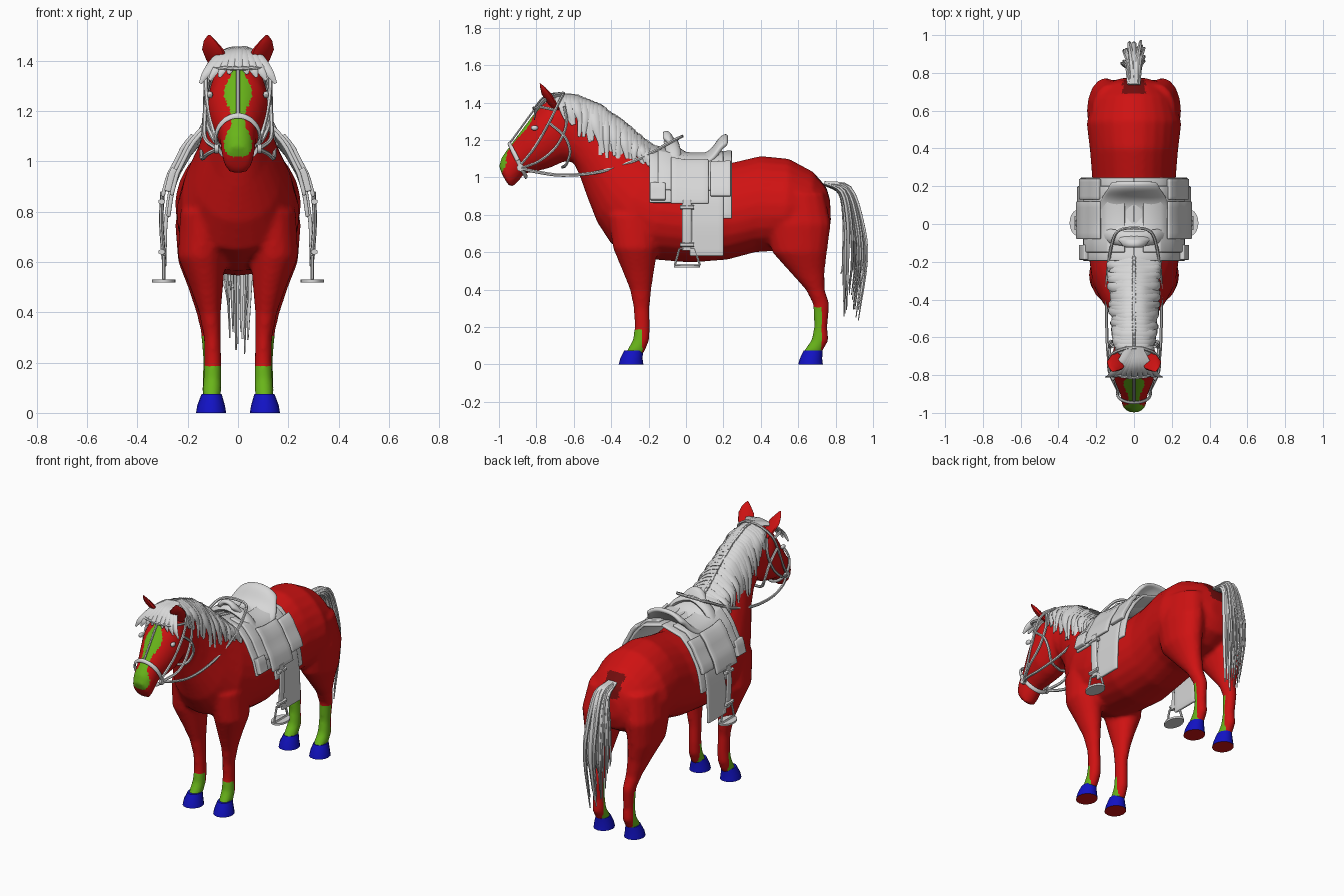
import bpy, bmesh, random
from math import sin, cos, pi
from mathutils import Vector as V

random.seed(4)
if bpy.data.objects.get("Cube"):
    bpy.data.objects.remove(bpy.data.objects["Cube"])


def material(name, rgb):
    m = bpy.data.materials.new(name)
    m.use_nodes = True
    m.diffuse_color = (*rgb, 1)
    node = next(n for n in m.node_tree.nodes if n.type == 'BSDF_PRINCIPLED')
    node.inputs["Base Color"].default_value = (*rgb, 1)
    return m


RED = material("coat_red", (0.62, 0.006, 0.006))
GREEN = material("marking_green", (0.14, 0.46, 0.01))
BLUE = material("hoof_blue", (0.006, 0.006, 0.55))
GREY = material("tack_grey", (0.68, 0.68, 0.68))
DARK = material("dock_dark_red", (0.17, 0.004, 0.004))


def finish(bm, name, mats, angle=0.8):
    bmesh.ops.recalc_face_normals(bm, faces=bm.faces)
    me = bpy.data.meshes.new(name)
    bm.to_mesh(me)
    bm.free()
    ob = bpy.data.objects.new(name, me)
    bpy.context.collection.objects.link(ob)
    for m in mats:
        me.materials.append(m)
    smooth(ob, angle)
    return ob


def smooth(ob, angle):
    bpy.ops.object.select_all(action='DESELECT')
    bpy.context.view_layer.objects.active = ob
    ob.select_set(True)
    bpy.ops.object.shade_smooth_by_angle(angle=angle)


def loft(bm, rings):
    rows = [[bm.verts.new(p) for p in r] for r in rings]
    n = len(rows[0])
    for a, b in zip(rows, rows[1:]):
        for i in range(n):
            bm.faces.new((a[i], a[(i + 1) % n], b[(i + 1) % n], b[i]))
    bm.faces.new(rows[0])
    bm.faces.new(rows[-1])


def ring(c, a, b, n=20, pear=0.0):
    """Ellipse with axes a and b; pear makes its lower half fuller."""
    out = []
    for i in range(n):
        t = 2 * pi * i / n
        out.append(c + a * cos(t) * (1 - pear * sin(t)) + b * sin(t))
    return out


def curve(pts, steps=4):
    """Smooth path through the points."""
    p = [V(q) for q in pts]
    p = [2 * p[0] - p[1]] + p + [2 * p[-1] - p[-2]]
    out = []
    for i in range(1, len(p) - 2):
        for k in range(steps):
            t = k / steps
            out.append(p[i] + 0.5 * t * (p[i + 1] - p[i - 1] + t * (
                2 * p[i - 1] - 5 * p[i] + 4 * p[i + 1] - p[i + 2]
                + t * (3 * (p[i] - p[i + 1]) + p[i + 2] - p[i - 1]))))
    return out + [p[-2]]


def strand(bm, pts, ra, rb, side, taper=0.0, n=6, steps=4):
    """Flat strap or lock of hair that may narrow towards its end."""
    path = curve(pts, steps)
    rings = []
    for i, p in enumerate(path):
        t = (path[min(i + 1, len(path) - 1)] - path[max(i - 1, 0)]).normalized()
        a = (V(side) - t * t.dot(V(side))).normalized()
        k = 1 - taper * (i / (len(path) - 1)) ** 2
        rings.append(ring(p, a * ra * k, t.cross(a) * rb * k, n))
    loft(bm, rings)


def interp(table, t):
    for a, b in zip(table, table[1:]):
        if t <= b[0]:
            k = max(0, (t - a[0]) / (b[0] - a[0]))
            return [u + (v - u) * k for u, v in zip(a[1:], b[1:])]
    return list(table[-1][1:])


# Body: top y z, bottom y z, half width, from nose to rump
trunk = [(-.985, 1.02, -.955, .965, .035), (-1, 1.06, -.93, .945, .058), (-.985, 1.11, -.89, .985, .067),
         (-.93, 1.185, -.865, 1.02, .073), (-.87, 1.265, -.81, 1.03, .098), (-.81, 1.345, -.73, 1.05, .122),
         (-.75, 1.405, -.65, 1.085, .118), (-.66, 1.425, -.6, 1.08, .1), (-.52, 1.38, -.565, 1.0, .1),
         (-.4, 1.3, -.53, .9, .125), (-.27, 1.2, -.475, .76, .175), (-.16, 1.13, -.4, .645, .222),
         (-.05, 1.08, -.22, .565, .242), (.1, 1.05, .02, .545, .24), (.25, 1.08, .22, .56, .22),
         (.4, 1.115, .37, .6, .232), (.55, 1.1, .52, .61, .25), (.68, 1.03, .66, .63, .215),
         (.75, .95, .75, .68, .14), (.77, .88, .775, .76, .06)]
# Legs: front y, back y, height, centre x, half width
fore = [(-.42, -.14, .8, .13, .1), (-.39, -.15, .62, .145, .095), (-.34, -.17, .5, .125, .066),
        (-.3, -.185, .4, .112, .044), (-.28, -.195, .3, .102, .034), (-.275, -.192, .2, .1, .034),
        (-.285, -.195, .13, .102, .037), (-.325, -.225, .06, .105, .038)]
hind = [(.42, .74, .92, .12, .1), (.42, .775, .75, .15, .1), (.46, .755, .6, .15, .088),
        (.55, .742, .5, .135, .064), (.64, .742, .4, .12, .046), (.68, .768, .32, .11, .037),
        (.685, .755, .2, .105, .034), (.67, .763, .13, .105, .037), (.62, .725, .06, .105, .038)]


def level(row, s):
    y0, y1, z, x, w = row
    return ring(V((s * x, (y0 + y1) / 2, z)), V((w, 0, 0)), V((0, (y1 - y0) / 2, 0)), 16)


bm = bmesh.new()
loft(bm, [ring(V((0, (a + c) / 2, (b + d) / 2)), V((w, 0, 0)), V((0, (a - c) / 2, (b - d) / 2)),
               24, .12 if a > -.3 else 0) for a, b, c, d, w in trunk])
for s in (-1, 1):
    for leg in (fore, hind):
        loft(bm, [level(r, s) for r in leg])
body = finish(bm, "body", [RED, GREEN, DARK])
mod = body.modifiers.new("blend", 'REMESH')
mod.mode, mod.voxel_size = 'VOXEL', 0.012
mod = body.modifiers.new("soften", 'SMOOTH')
mod.factor, mod.iterations = 0.5, 6
mesh = bpy.data.meshes.new_from_object(body.evaluated_get(bpy.context.evaluated_depsgraph_get()))
body.modifiers.clear()
body.data = mesh
mesh.materials.clear()
for m in (RED, GREEN, DARK):
    mesh.materials.append(m)
for f in mesh.polygons:
    x, y, z = f.center
    blaze = y < -.78 and 1.02 < z < 1.38 and f.normal.y < -.2 and abs(x) < .04 + .016 * cos((z - 1.27) * 10 * pi)
    sock = (z < .19 and y < -.232) or (z < .31 and .5 < y < .722)
    dock = y > .69 and abs(x) < .06 and .88 < z < 1.02
    f.material_index = 1 if blaze or sock else 2 if dock else 0
smooth(body, 1.2)

# Hooves with coat-coloured soles
for s, side in ((-1, "right"), (1, "left")):
    for part, y in (("front", -.36), ("hind", .6)):
        bm = bmesh.new()
        loft(bm, [level((y + .03, y + .13, .075, .105, .04), s), level((y + .008, y + .128, .03, .107, .055), s),
                  level((y, y + .132, 0, .107, .06), s)])
        ob = finish(bm, f"{part}_hoof_{side}", [BLUE, RED], .5)
        for f in ob.data.polygons:
            f.material_index = int(f.normal.z < -.9)

# Ears and eyes
for s, side in ((-1, "right"), (1, "left")):
    bm = bmesh.new()
    loft(bm, [ring(V((s * x, y, z)), V((r, s * r * .4, 0)), V((0, r * .5, 0)), 10) for x, y, z, r in
              ((.07, -.69, 1.36, .03), (.085, -.72, 1.405, .042), (.1, -.745, 1.445, .043),
               (.112, -.765, 1.48, .024), (.115, -.78, 1.503, .004))])
    finish(bm, f"ear_{side}", [RED])
    bm = bmesh.new()
    bmesh.ops.create_uvsphere(bm, u_segments=12, v_segments=8, radius=.02)
    bmesh.ops.scale(bm, vec=(.6, 1, .7), verts=bm.verts)
    bmesh.ops.translate(bm, vec=(s * .112, -.81, 1.265), verts=bm.verts)
    finish(bm, f"eye_{side}", [GREY])

# Mane: crest y, crest z, lower edge z, neck half width
crest = [(-.68, 1.44, 1.34, .085), (-.6, 1.435, 1.27, .1), (-.48, 1.385, 1.14, .112),
         (-.36, 1.3, 1.08, .118), (-.25, 1.21, 1.06, .12), (-.17, 1.15, 1.04, .13)]
bm = bmesh.new()
for i in range(26):
    y = -.67 + .48 * i / 25
    zc, zl, w = interp(crest, y)
    for s in (-1, 1):
        zl2, r = zl + random.uniform(-.035, .03), random.uniform(.028, .038)
        w2 = w + random.uniform(-.004, .01)
        strand(bm, [(-s * .01, y, zc), (s * .06, y, zc - .025), (s * w2, y + .012, (zc + zl2) / 2),
                    (s * (w2 + .012), y + random.uniform(0, .04), zl2)], r, .014, (0, 1, 0), .75)
finish(bm, "mane", [GREY])

# Forelock
bm = bmesh.new()
for i in range(9):
    x = (i - 4) / 4
    strand(bm, [(x * .02, -.66, 1.445), (x * .07, -.745, 1.432 - abs(x) * .012),
                (x * .12, -.8, 1.38 - abs(x) * .02), (x * .15, -.81, 1.36 - abs(x) * .05)],
           .028, .012, (1, 0, .2), .8)
finish(bm, "forelock", [GREY])

# Tail
bm = bmesh.new()
for i in range(30):
    x, d = random.uniform(-1, 1), random.uniform(-1, 1)
    end = random.uniform(.2, .5)
    strand(bm, [(x * .02, .74, .97), (x * .035, .85 + d * .025, .93 + d * .015),
                (x * .06, .895 + d * .05, .76), (x * .065, .905 + d * .065, .56),
                (x * .05, .885 + d * (.02 + end * .08), end)],
           random.uniform(.012, .02), .011, (1, d, 0), .8)
finish(bm, "tail", [GREY])

# Saddle panels hang on a shared cross-section: height, half width
hang = [(.55, .29), (.75, .285), (.87, .268), (.94, .248), (1.04, .19), (1.1, .13), (1.13, 0)]


def panel(name, y0, y1, z0, z1, off, thick=.016):
    for s, side in ((-1, "right"), (1, "left")):
        bm = bmesh.new()
        rows = []
        for j in range(11):
            z = z0 + (z1 - z0) * j / 10
            x = interp(hang, z)[0]
            row = []
            for k in range(7):
                y = y0 + (y1 - y0) * k / 6
                lift = max(0, -y * .25, (y - .12) * .1) * max(0, z - .9) * 4
                row.append(bm.verts.new((s * (x + off * min(1, x * 10)), y, z + lift + off * max(0, z - 1) * 5)))
            rows.append(row)
        for a, b in zip(rows, rows[1:]):
            for k in range(6):
                bm.faces.new((a[k], a[k + 1], b[k + 1], b[k]))
        ob = finish(bm, f"{name}_{side}", [GREY])
        mod = ob.modifiers.new("thickness", 'SOLIDIFY')
        mod.thickness, mod.offset = thick, 0
        mod = ob.modifiers.new("soft_edge", 'BEVEL')
        mod.width, mod.segments = .005, 2


panel("blanket_front", -.195, .0, .865, 1.13, -.004)
panel("blanket_rear", -.02, .245, .78, 1.13, -.004)
panel("fender", .02, .2, .58, .95, .004)
panel("saddle_skirt", -.15, .2, .93, 1.12, .012)
panel("saddle_flap", -.08, .12, .86, 1.08, .03)
panel("knee_roll", -.19, -.11, .88, .96, .014, .03)
panel("rear_pouch", .13, .24, .9, 1.07, .022, .022)

# Seat, rising into pommel and cantle: y, crown height, half width, side drop
seat = [(-.125, 1.235, .045, .03), (-.09, 1.24, .075, .06), (-.065, 1.17, .11, .06), (-.02, 1.125, .15, .05),
        (.05, 1.105, .18, .045), (.12, 1.12, .18, .045), (.16, 1.16, .16, .05), (.19, 1.21, .135, .05),
        (.225, 1.225, .12, .05)]
bm = bmesh.new()
rows = [[bm.verts.new((w * k / 5, y, z - d * abs(k / 5) ** 2.5)) for k in range(-5, 6)] for y, z, w, d in seat]
for a, b in zip(rows, rows[1:]):
    for k in range(10):
        bm.faces.new((a[k], a[k + 1], b[k + 1], b[k]))
ob = finish(bm, "saddle_seat", [GREY], 1.2)
mod = ob.modifiers.new("thickness", 'SOLIDIFY')
mod.thickness, mod.offset = .03, 0
ob.modifiers.new("rounding", 'SUBSURF').levels = 2

# Pommel arch closing the front of the saddle
bm = bmesh.new()
strand(bm, [(-.16, -.06, 1.07), (-.1, -.07, 1.15), (0, -.08, 1.19), (.1, -.07, 1.15), (.16, -.06, 1.07)],
       .04, .022, (0, 1, 0), 0, 10)
finish(bm, "pommel_arch", [GREY])

# Stirrups
for s, side in ((-1, "right"), (1, "left")):
    x = s * .295
    bm = bmesh.new()
    strand(bm, [(s * .3, .005, .88), (s * .305, .005, .76), (x, .005, .61)], .026, .009, (0, 1, 0), 0, 8)
    for z in (.84, .64):
        strand(bm, [(s * .303, -.032, z), (s * .303, .042, z)], .012, .014, (0, 0, 1))
    outline = [(-.035, .62), (.045, .62), (.075, .53), (-.06, .53), (-.035, .62)]
    for a, b in zip(outline, outline[1:]):
        strand(bm, [(x, *a), (x, *b)], .007, .007, (1, 0, 0))
    loft(bm, [ring(V((x, .006, z)), V((.046, 0, 0)), V((0, .07, 0)), 20) for z in (.518, .53)])
    finish(bm, f"stirrup_{side}", [GREY], .5)

# Bridle and reins
bm = bmesh.new()
axis = (0, -.46, -.89)
band = ring(V((0, -.9, 1.092)), V((.088, 0, 0)), V((0, -.046, .09)), 16)
strand(bm, band + band[:1], .012, .007, axis, 0, 6, 2)
strand(bm, [(0, -.79, 1.39), (0, -.832, 1.335), (0, -.885, 1.262), (0, -.945, 1.18)], .007, .006, (1, 0, 0))
for s in (-1, 1):
    for pts in ([(.08, -.89, 1.06), (.108, -.81, 1.16), (.127, -.74, 1.28), (.118, -.69, 1.38), (.05, -.66, 1.44),
                 (0, -.655, 1.45)],
                [(.085, -.88, 1.05), (.13, -.78, 1.09), (.132, -.69, 1.17), (.125, -.64, 1.28), (.11, -.65, 1.38)],
                [(.127, -.73, 1.29), (.13, -.65, 1.22), (.12, -.62, 1.14), (.08, -.64, 1.07), (0, -.66, 1.055)],
                [(.122, -.7, 1.36), (.118, -.77, 1.375), (.07, -.805, 1.372), (0, -.815, 1.37)],
                [(.08, -.89, 1.05), (.12, -.8, 1.03), (.14, -.66, 1.012), (.145, -.46, 1.03), (.14, -.25, 1.1),
                 (.11, -.08, 1.19), (.07, -.03, 1.215), (0, -.02, 1.22)]):
        strand(bm, [(s * x, y, z) for x, y, z in pts], .009, .008, (.3, .2, 1) if pts[-1][1] > -.1 else (s, .1, .1))
    loft(bm, [ring(V((s * x, -.885, 1.052)), V((0, .02, 0)), V((0, 0, .02)), 12) for x in (.078, .094)])
finish(bm, "bridle_and_reins", [GREY])
